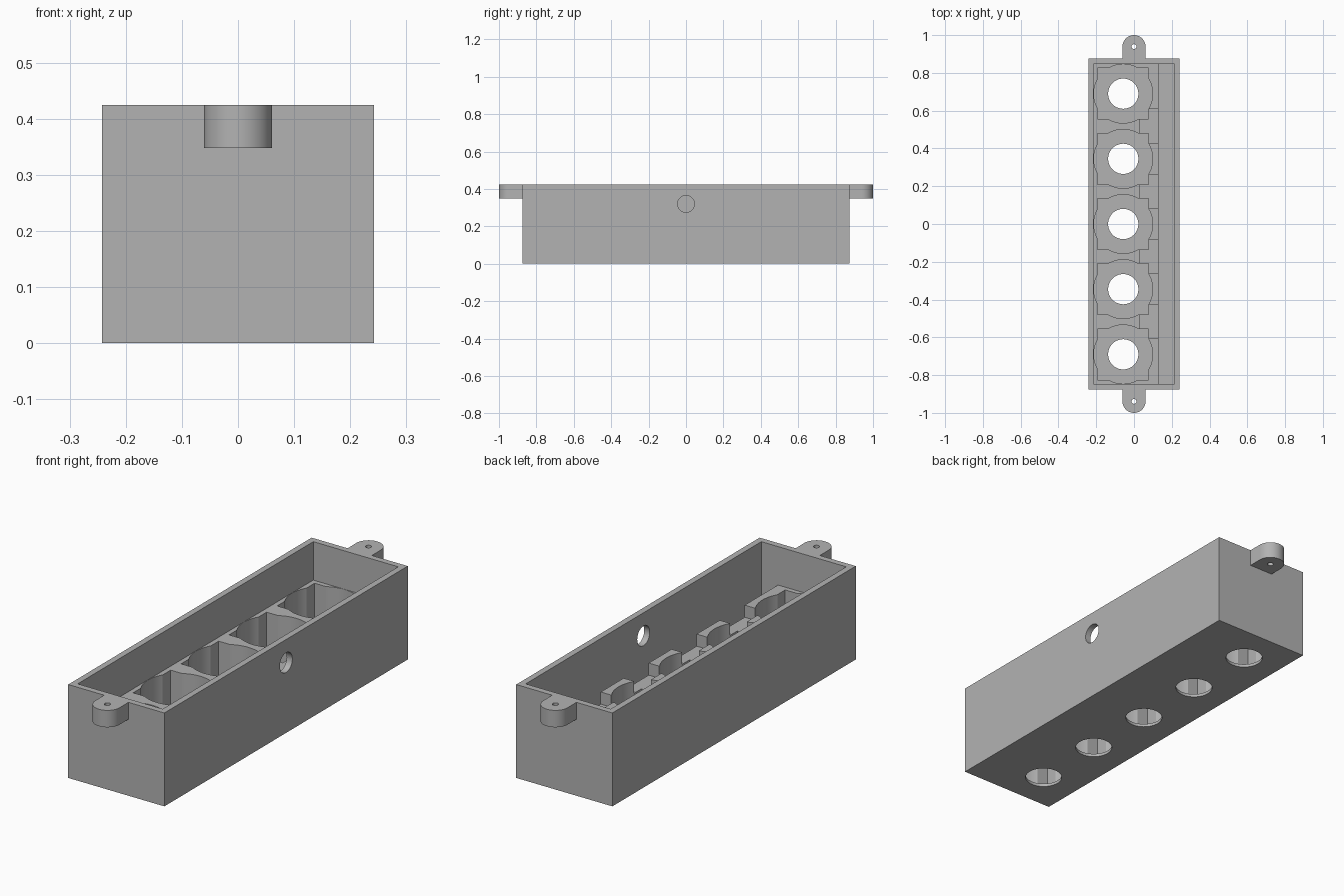
import bpy, bmesh, math
from mathutils import Matrix, Vector

if "Cube" in bpy.data.objects:
    bpy.data.objects.remove(bpy.data.objects["Cube"], do_unlink=True)

# Main sizes
HALF_X, HALF_Y, HEIGHT, WALL = 0.242, 0.875, 0.425, 0.028
FLOOR, DECK, NOTCH = 0.014, 0.25, 0.195
IN_X, IN_Y = HALF_X - WALL, HALF_Y - WALL
ROW_X, PITCH, CHANNEL_X = -0.057, 0.345, 0.13
TAB_R, TAB_Y, TAB_Z = 0.061, 0.939, 0.348
ABOVE = HEIGHT + 0.1

grey = bpy.data.materials.new("plain grey")
grey.use_nodes = True
grey.diffuse_color = (0.45, 0.45, 0.45, 1)
grey.node_tree.nodes["Principled BSDF"].inputs["Base Color"].default_value = grey.diffuse_color


def finish(bm, name):
    bmesh.ops.recalc_face_normals(bm, faces=bm.faces)
    mesh = bpy.data.meshes.new(name)
    bm.to_mesh(mesh)
    bm.free()
    mesh.materials.append(grey)
    obj = bpy.data.objects.new(name, mesh)
    bpy.context.collection.objects.link(obj)
    return obj


def box(name, low, high):
    low, high = Vector(low), Vector(high)
    bm = bmesh.new()
    bmesh.ops.create_cube(bm, size=1, matrix=Matrix.Translation((low + high) / 2)
                          @ Matrix.Diagonal((*(high - low), 1)))
    return finish(bm, name)


def cylinder(name, center, radius, depth, axis="Z", sides=64):
    turn = Matrix.Rotation(math.pi / 2, 4, "Y") if axis == "X" else Matrix()
    bm = bmesh.new()
    bmesh.ops.create_cone(bm, cap_ends=True, segments=sides, radius1=radius, radius2=radius,
                          depth=depth, matrix=Matrix.Translation(center) @ turn)
    return finish(bm, name)


def mounting_tab(name, side):
    # Straight root sunk into the wall, with a rounded outer end
    outline = [(TAB_R, HALF_Y - 0.01)]
    outline += [(TAB_R * math.cos(a), TAB_Y + TAB_R * math.sin(a))
                for a in (math.pi * i / 32 for i in range(33))]
    outline.append((-TAB_R, HALF_Y - 0.01))
    bm = bmesh.new()
    face = bm.faces.new([bm.verts.new((x, side * y, TAB_Z)) for x, y in outline])
    grown = bmesh.ops.extrude_face_region(bm, geom=[face])["geom"]
    bmesh.ops.translate(bm, vec=(0, 0, HEIGHT - TAB_Z),
                        verts=[v for v in grown if isinstance(v, bmesh.types.BMVert)])
    return finish(bm, name)


def combine(target, tool, operation="DIFFERENCE"):
    mod = target.modifiers.new("combine", "BOOLEAN")
    mod.operation, mod.solver, mod.object = operation, "EXACT", tool
    bpy.context.view_layer.objects.active = target
    bpy.ops.object.modifier_apply(modifier=mod.name)
    bpy.data.objects.remove(tool, do_unlink=True)


# Housing with an open upper cavity and a deep side channel
housing = box("housing", (-HALF_X, -HALF_Y, 0), (HALF_X, HALF_Y, HEIGHT))
combine(housing, box("cavity", (-IN_X, -IN_Y, DECK), (IN_X, IN_Y, ABOVE)))
combine(housing, box("channel", (CHANNEL_X, -IN_Y, FLOOR), (IN_X, IN_Y, ABOVE)))

# Lowered notches between neighbouring pockets
for i in range(4):
    y = (i - 1.5) * PITCH
    combine(housing, box("notch", (0.03, y - 0.09, NOTCH), (CHANNEL_X + 0.02, y + 0.09, ABOVE)))

# Five pockets: a square joined with a circle, and a round hole in the floor
for i in range(5):
    y = (i - 2) * PITCH
    combine(housing, box("pocket_square", (ROW_X - 0.135, y - 0.135, FLOOR),
                         (ROW_X + 0.135, y + 0.135, ABOVE)))
    combine(housing, cylinder("pocket_round", (ROW_X, y, (FLOOR + ABOVE) / 2), 0.156, ABOVE - FLOOR))
    combine(housing, cylinder("floor_hole", (ROW_X, y, 0), 0.08, 0.1))

# Cable hole in the left wall
combine(housing, cylinder("cable_hole", (HALF_X, 0, 0.32), 0.045, 0.15, "X"))

# Mounting tabs with screw holes at both ends
for side in (-1, 1):
    combine(housing, mounting_tab("tab", side), "UNION")
    combine(housing, cylinder("screw_hole", (0, side * TAB_Y, HEIGHT), 0.013, 0.4, sides=24))

# Smooth round walls, sharp corners
bpy.ops.object.select_all(action="DESELECT")
housing.select_set(True)
bpy.context.view_layer.objects.active = housing
bpy.ops.object.shade_smooth_by_angle(angle=math.radians(30))
